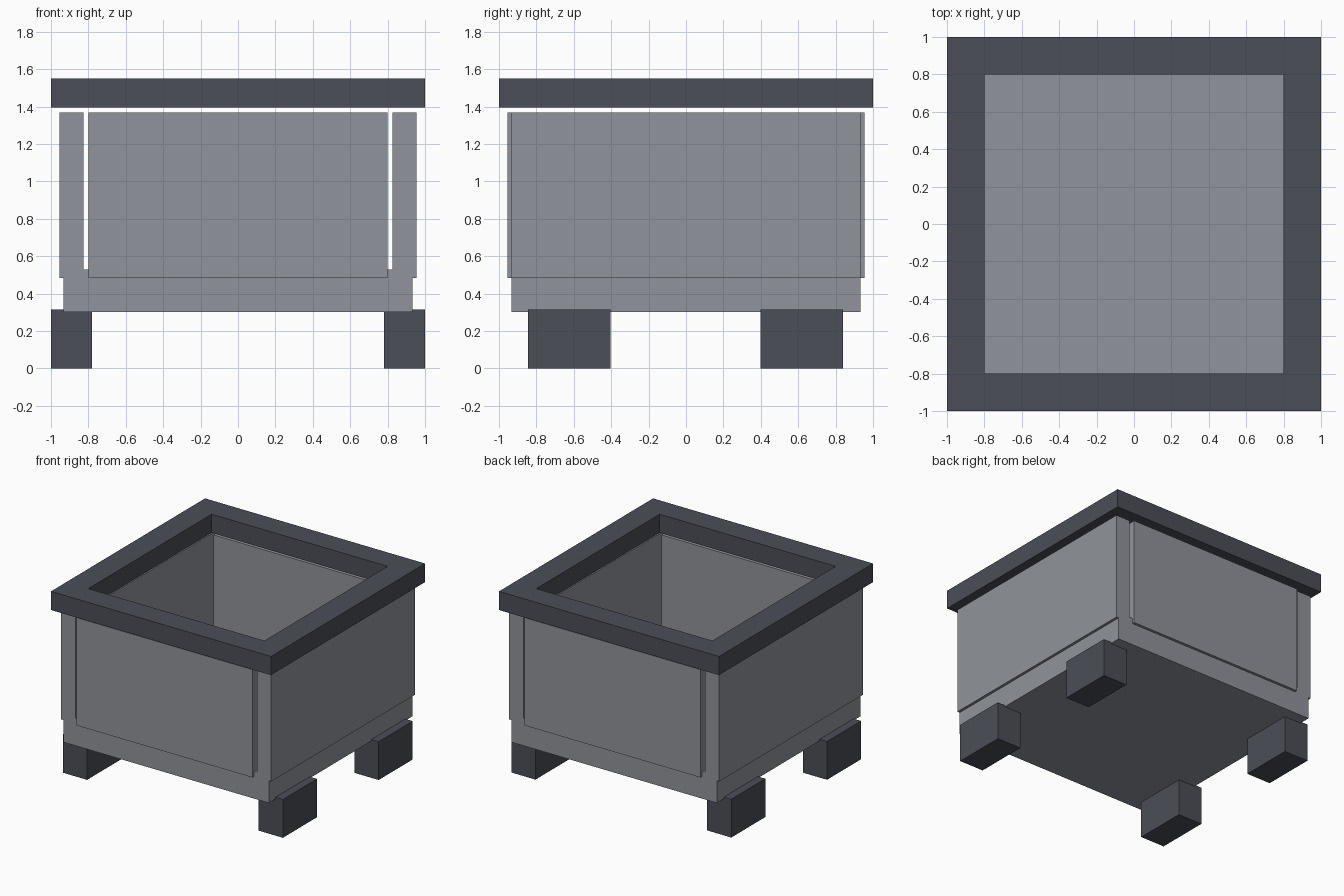
import bpy
import bmesh

if "Cube" in bpy.data.objects:
    bpy.data.objects.remove(bpy.data.objects["Cube"])

dark = bpy.data.materials.new("dark_metal")
dark.diffuse_color = (0.07, 0.077, 0.095, 1)
dark.use_nodes = True
dark.node_tree.nodes["Principled BSDF"].inputs["Base Color"].default_value = dark.diffuse_color
grey = bpy.data.materials.new("grey_panel")
grey.diffuse_color = (0.28, 0.295, 0.325, 1)
grey.use_nodes = True
grey.node_tree.nodes["Principled BSDF"].inputs["Base Color"].default_value = grey.diffuse_color


def finish(name, bm, mat):
    bmesh.ops.recalc_face_normals(bm, faces=bm.faces)
    mesh = bpy.data.meshes.new(name)
    bm.to_mesh(mesh)
    bm.free()
    mesh.materials.append(mat)
    obj = bpy.data.objects.new(name, mesh)
    bpy.context.collection.objects.link(obj)
    return obj


def box(name, lo, hi, mat):
    bm = bmesh.new()
    bmesh.ops.create_cube(bm, size=1)
    for v in bm.verts:
        for i in range(3):
            v.co[i] = hi[i] if v.co[i] > 0 else lo[i]
    return finish(name, bm, mat)


# Floor slab
box("base_floor", (-0.933, -0.933, 0.302), (0.933, 0.933, 0.529), grey)

# Wall panels, proud of the floor slab, with open slots at the corners
IN, OUT, LOW, TOP = 0.825, 0.955, 0.484, 1.369
for side, s in (("left", -1), ("right", 1)):
    x0, x1 = sorted((s * IN, s * OUT))
    box(side + "_panel", (x0, -0.933, LOW), (x1, 0.933, TOP), grey)
for side, s in (("front", -1), ("back", 1)):
    y0, y1 = sorted((s * IN, s * OUT))
    box(side + "_panel", (-0.8, y0, LOW), (0.8, y1, TOP), grey)

# Feet
for side, s in (("left", -1), ("right", 1)):
    x0, x1 = sorted((s * 0.78, s * 1.0))
    for end, y0, y1 in (("front", -0.845, -0.403), ("back", 0.398, 0.84)):
        box(f"{end}_{side}_foot", (x0, y0, 0), (x1, y1, 0.315), dark)

# Top rim: a square ring, extruded upwards
bm = bmesh.new()
corners = ((-1, -1), (1, -1), (1, 1), (-1, 1))
outer = [bm.verts.new((x, y, 1.396)) for x, y in corners]
inner = [bm.verts.new((0.8 * x, 0.8 * y, 1.396)) for x, y in corners]
for i in range(4):
    j = (i + 1) % 4
    bm.faces.new((outer[i], outer[j], inner[j], inner[i]))
ring = bmesh.ops.extrude_face_region(bm, geom=bm.faces[:], use_keep_orig=True)
moved = [g for g in ring["geom"] if isinstance(g, bmesh.types.BMVert)]
bmesh.ops.translate(bm, verts=moved, vec=(0, 0, 0.153))
finish("top_rim", bm, dark)
